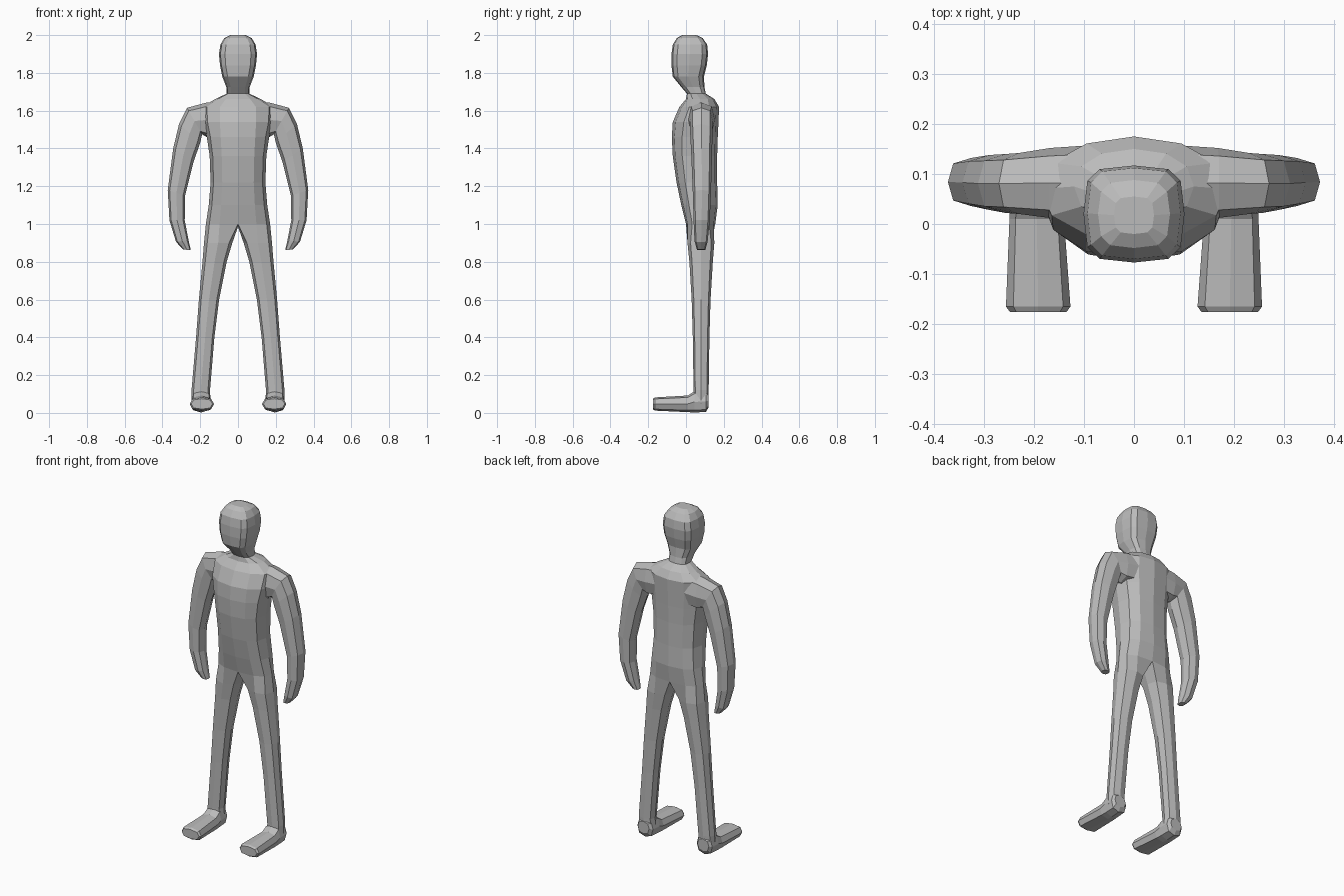
import bpy, bmesh, math

if "Cube" in bpy.data.objects:
    bpy.data.objects.remove(bpy.data.objects["Cube"])

grey = bpy.data.materials.new("plain_grey")
grey.diffuse_color = (0.5, 0.5, 0.5, 1)
grey.use_nodes = True
grey.node_tree.nodes["Principled BSDF"].inputs["Base Color"].default_value = grey.diffuse_color


def power(v, e):
    return math.copysign(abs(v) ** e, v) if abs(v) > 1e-6 else 0.0


def oval(a, b, y0, y1, angles, e):
    """Rounded section from inner point b to outer point a (x, z), deep from y0 to y1."""
    pts = []
    for deg in angles:
        t = math.radians(deg)
        c, s = power(math.cos(t), e), power(math.sin(t), e)
        pts.append(((a[0] + b[0]) / 2 + c * (a[0] - b[0]) / 2,
                    (y0 + y1) / 2 + s * (y1 - y0) / 2,
                    (a[1] + b[1]) / 2 + c * (a[1] - b[1]) / 2))
    return pts


def bridge(bm, r0, r1, closed):
    n = len(r0)
    for i in range(n if closed else n - 1):
        j = (i + 1) % n
        bm.faces.new((r0[i], r0[j], r1[j], r1[i]))


def add_rings(bm, rings):
    return [[bm.verts.new(p) for p in r] for r in rings]


def finish(name, bm):
    """Mirror the half to the other side and make the object."""
    bmesh.ops.mirror(bm, geom=bm.verts[:] + bm.edges[:] + bm.faces[:],
                     axis='X', merge_dist=0.0005)
    bmesh.ops.remove_doubles(bm, verts=bm.verts[:], dist=0.0005)
    bmesh.ops.recalc_face_normals(bm, faces=bm.faces[:])
    mesh = bpy.data.meshes.new(name)
    bm.to_mesh(mesh)
    bm.free()
    mesh.materials.append(grey)
    bpy.context.collection.objects.link(bpy.data.objects.new(name, mesh))


def limb(name, rings):
    bm = bmesh.new()
    rows = add_rings(bm, rings)
    for r0, r1 in zip(rows, rows[1:]):
        bridge(bm, r0, r1, True)
    bm.faces.new(rows[0])
    bm.faces.new(rows[-1])
    finish(name, bm)


OCT = range(-135, 181, 45)

# Body: trunk, neck and head as half rings (z, front, back, half width, squareness)
trunk = [(1.00, 0.00, .155, .170, .8), (1.10, -.025, .168, .155, .8),
         (1.22, -.05, .165, .145, .8), (1.36, -.07, .165, .15, .8),
         (1.46, -.075, .168, .165, .85), (1.54, -.07, .172, .185, .95),
         (1.62, -.035, .175, .19, 1.0), (1.662, 0.0, .15, .12, .9),
         (1.69, .005, .105, .06, .7), (1.725, -.025, .098, .062, .7),
         (1.78, -.07, .095, .083, .6), (1.84, -.077, .11, .095, .55),
         (1.90, -.077, .117, .101, .55), (1.95, -.07, .112, .093, .55),
         (1.985, -.048, .088, .072, .6), (2.0, -.02, .055, .04, .6)]
bm = bmesh.new()
rows = add_rings(bm, [oval((w, z), (-w, z), f, b, range(-90, 91, 30), e)
                      for z, f, b, w, e in trunk])
for r0, r1 in zip(rows, rows[1:]):
    bridge(bm, r0, r1, False)
bm.faces.new(rows[-1])  # crown

# Legs continue from the hips (z, outer, inner, front, back)
legs = [(.90, .180, .030, .008, .150), (.80, .188, .060, .018, .142),
        (.60, .207, .100, .030, .130), (.40, .222, .125, .036, .124),
        (.12, .246, .148, .040, .120), (.05, .246, .145, .040, .118)]
hip = rows[0] + [bm.verts.new((0, .08, .985))]
leg_rows = [hip] + add_rings(bm, [oval((o, z), (i, z), f, b, OCT, .75)
                                  for z, o, i, f, b in legs])
for r0, r1 in zip(leg_rows, leg_rows[1:]):
    bridge(bm, r0, r1, True)
bm.faces.new(leg_rows[-1])
finish("body", bm)

# Arms: outer point, inner point, front, back
arms = [((.05, 1.655), (.05, 1.47), .00, .160), ((.17, 1.642), (.165, 1.46), .012, .152),
        ((.27, 1.615), (.19, 1.475), .02, .142), ((.312, 1.53), (.20, 1.43), .022, .140),
        ((.343, 1.40), (.235, 1.33), .028, .138), ((.372, 1.18), (.28, 1.15), .036, .132),
        ((.363, 1.02), (.282, 1.02), .040, .126), ((.328, .905), (.262, .915), .045, .115),
        ((.29, .865), (.25, .862), .058, .103)]
limb("arms", [oval(o, i, f, b, OCT, .75) for o, i, f, b in arms])

# Feet: sections along y (y, outer x, inner x, bottom, top)
feet = [(.120, .235, .16, .03, .10), (.105, .247, .145, .005, .115),
        (.045, .248, .142, .002, .115), (.01, .249, .14, .004, .092),
        (-.165, .256, .127, .012, .082), (-.176, .248, .135, .02, .075)]
rings = []
for y, o, i, lo, hi in feet:
    flat = oval((o, 0), (i, 0), lo, hi, OCT, .75)
    rings.append([(x, y, z) for x, z, _ in flat])
limb("feet", rings)
